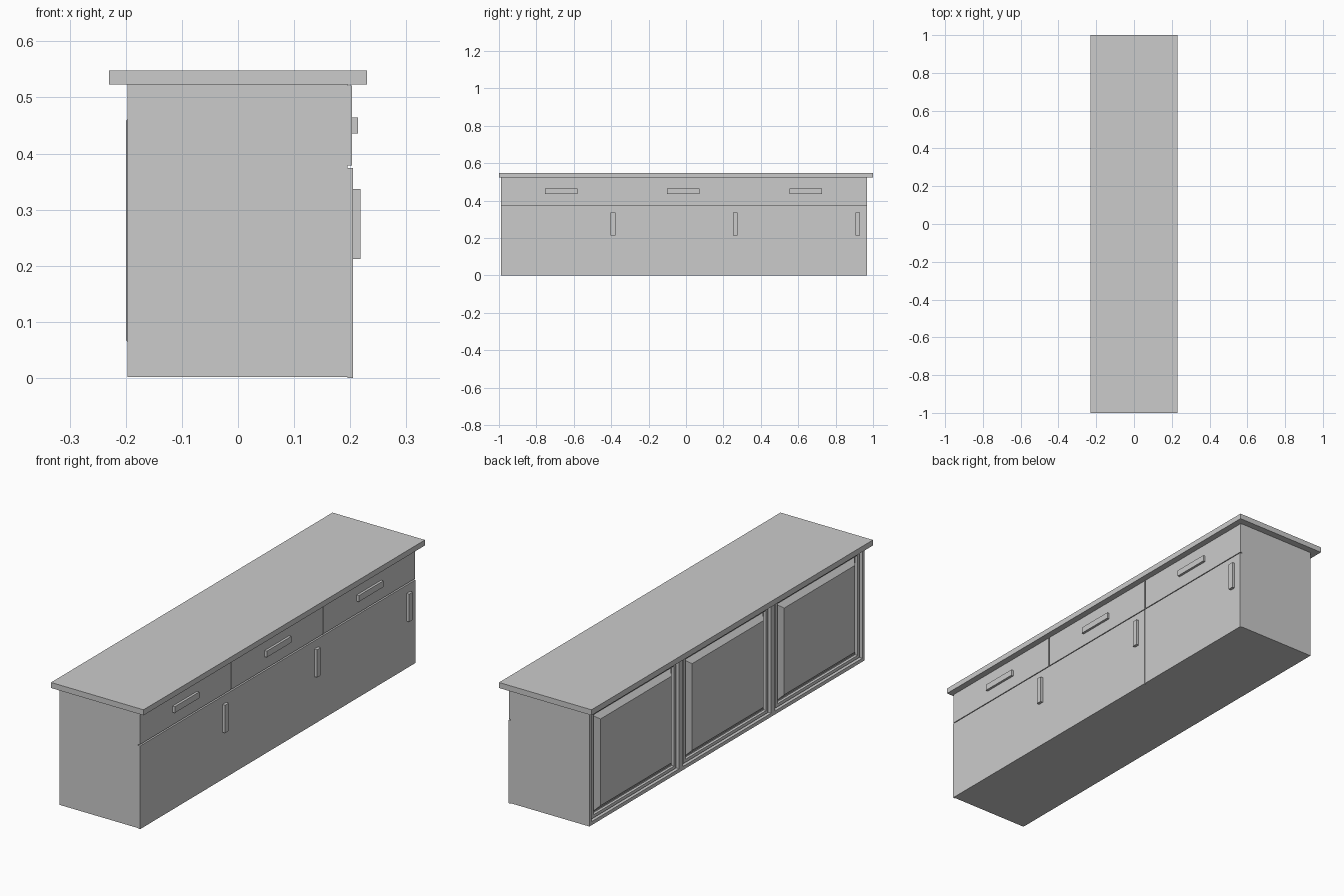
import bpy, bmesh

if "Cube" in bpy.data.objects:
    bpy.data.objects.remove(bpy.data.objects["Cube"])


def box(name, x, y, z, taper=None):
    """Box from (min, max) ranges; taper=(dy, dz) shrinks the -x face."""
    bm = bmesh.new()
    bmesh.ops.create_cube(bm, size=1)
    for v in bm.verts:
        low_x = v.co.x < 0
        sy, sz = (1 if v.co.y > 0 else -1), (1 if v.co.z > 0 else -1)
        v.co.x = x[0] if low_x else x[1]
        v.co.y = y[1] if sy > 0 else y[0]
        v.co.z = z[1] if sz > 0 else z[0]
        if taper and low_x:
            v.co.y -= sy * taper[0]
            v.co.z -= sz * taper[1]
    me = bpy.data.meshes.new(name)
    bm.to_mesh(me)
    bm.free()
    ob = bpy.data.objects.new(name, me)
    bpy.context.collection.objects.link(ob)
    return ob


def frame(name, x, y, z, w):
    """Four rails and stiles around a rectangular opening."""
    box(name + "_bottom_rail", x, y, (z[0], z[0] + w))
    box(name + "_top_rail", x, y, (z[1] - w, z[1]))
    for side, a in (("a", y[0]), ("b", y[1] - w)):
        box(f"{name}_stile_{side}", x, (a, a + w), (z[0] + w, z[1] - w))


Y0, Y1 = -0.988, 0.968
SPLITS = [Y0, -0.338, 0.316, Y1]
TOP = 0.523

# Worktop and carcass
box("worktop", (-0.23, 0.23), (-1, 1), (TOP, 0.548))
box("carcass", (-0.178, 0.195), (Y0, Y1), (0.002, TOP))

# Back frame: outer boards and dividers
frame("back_frame", (-0.197, -0.178), (Y0, Y1), (0.002, TOP), 0.016)
for i, c in enumerate(SPLITS[1:3]):
    box(f"back_divider_{i}", (-0.197, -0.178), (c - 0.014, c + 0.014), (0.018, TOP - 0.016))

for i in range(3):
    a, b = SPLITS[i], SPLITS[i + 1]

    # Back panel: inner frame with a raised, chamfered field
    pa, pb = a + 0.026, b - 0.026
    frame(f"back_panel_frame_{i}", (-0.190, -0.178), (pa, pb), (0.024, 0.502), 0.014)
    box(f"back_raised_panel_{i}", (-0.2, -0.178), (pa + 0.018, pb - 0.018),
        (0.044, 0.482), taper=(0.03, 0.024))

    # Drawer front and its pull
    box(f"drawer_front_{i}", (0.195, 0.203), (a + (0.003 if i else 0), b - (0.003 if i < 2 else 0)),
        (0.379, 0.521))
    m = -0.668 + 0.654 * i
    box(f"drawer_handle_{i}", (0.203, 0.214), (m - 0.087, m + 0.087), (0.436, 0.464))

    # Door and its pull
    da, db = a + (0.003 if i == 2 else 0), b - (0.0 if i != 1 else -0.001)
    box(f"door_{i}", (0.195, 0.205), (da, db), (0, 0.374))
    h = -0.39 + 0.654 * i
    box(f"door_handle_{i}", (0.205, 0.218), (h - 0.0125, h + 0.0125), (0.212, 0.337))
